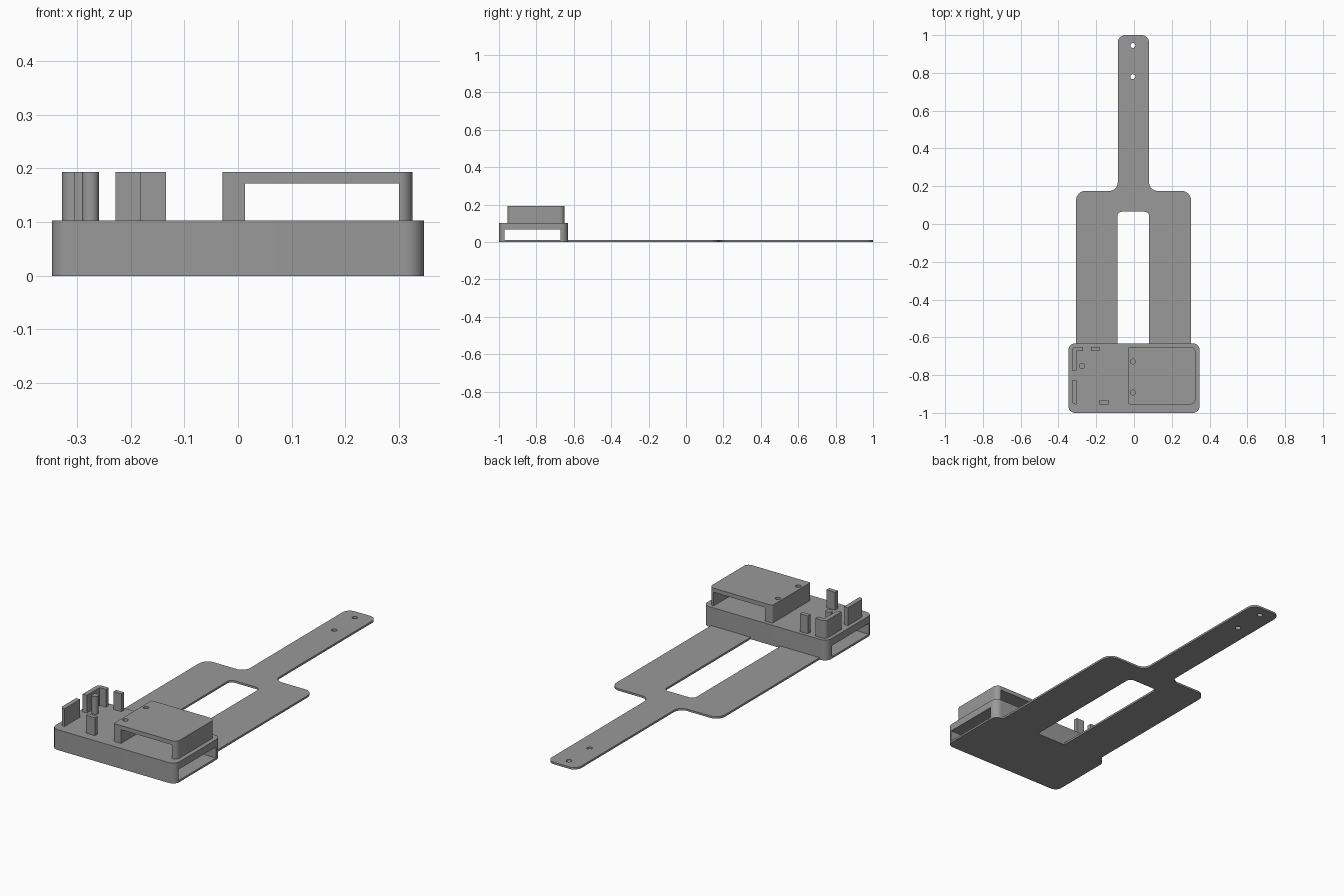
import bpy, bmesh, math
from mathutils import Vector

if "Cube" in bpy.data.objects:
    bpy.data.objects.remove(bpy.data.objects["Cube"])

grey = bpy.data.materials.new("plastic_grey")
grey.diffuse_color = (0.32, 0.32, 0.32, 1)
grey.use_nodes = True
grey.node_tree.nodes["Principled BSDF"].inputs["Base Color"].default_value = grey.diffuse_color


def rounded(points, steps=8):
    """Outline from (x, y, radius) corners, each rounded by its radius."""
    out = []
    n = len(points)
    for i, (x, y, r) in enumerate(points):
        p = Vector((x, y))
        if r <= 0:
            out.append(p)
            continue
        a = (Vector(points[i - 1][:2]) - p).normalized()
        b = (Vector(points[(i + 1) % n][:2]) - p).normalized()
        half = a.angle(b) / 2
        start, end = p + a * r / math.tan(half), p + b * r / math.tan(half)
        c = p + (a + b).normalized() * r / math.sin(half)
        v = start - c
        sweep = v.angle_signed(end - c)
        for k in range(steps + 1):
            t = -sweep * k / steps
            out.append(c + Vector((v.x * math.cos(t) - v.y * math.sin(t),
                                   v.x * math.sin(t) + v.y * math.cos(t))))
    return out


def rect(x0, x1, y0, y1, radii=(0, 0, 0, 0)):
    """Rectangle; radii run front left, front right, back right, back left."""
    corners = [(x0, y0), (x1, y0), (x1, y1), (x0, y1)]
    return rounded([(x, y, r) for (x, y), r in zip(corners, radii)])


def circle(x, y, r, n=24):
    return [Vector((x + r * math.cos(2 * math.pi * i / n),
                    y + r * math.sin(2 * math.pi * i / n))) for i in range(n)]


def prism(name, outline, z0, z1):
    bm = bmesh.new()
    face = bm.faces.new([bm.verts.new((p.x, p.y, z0)) for p in outline])
    ext = bmesh.ops.extrude_face_region(bm, geom=[face])
    top = [g for g in ext["geom"] if isinstance(g, bmesh.types.BMVert)]
    bmesh.ops.translate(bm, verts=top, vec=(0, 0, z1 - z0))
    bmesh.ops.recalc_face_normals(bm, faces=bm.faces)
    me = bpy.data.meshes.new(name)
    bm.to_mesh(me)
    bm.free()
    me.materials.append(grey)
    ob = bpy.data.objects.new(name, me)
    bpy.context.collection.objects.link(ob)
    return ob


def activate(ob):
    bpy.ops.object.select_all(action='DESELECT')
    ob.select_set(True)
    bpy.context.view_layer.objects.active = ob


def cut(ob, outline, z0, z1):
    cutter = prism("cutter", outline, z0, z1)
    cutter.hide_render = True
    mod = ob.modifiers.new("cut", 'BOOLEAN')
    mod.operation, mod.solver, mod.object = 'DIFFERENCE', 'EXACT', cutter
    activate(ob)
    bpy.ops.object.modifier_apply(modifier=mod.name)
    bpy.data.objects.remove(cutter)


BOX_TOP, TOP = 0.103, 0.193
HOLE_X = -0.006

# Flat forked plate with a narrow tongue
fork = prism("forked_plate", rounded([
    (-0.307, -0.635, 0), (-0.088, -0.635, 0),
    (-0.088, 0.065, 0.025), (0.08, 0.065, 0.025),
    (0.08, -0.635, 0), (0.302, -0.635, 0),
    (0.302, 0.175, 0.05), (0.08, 0.175, 0.045),
    (0.08, 1.0, 0.04), (-0.086, 1.0, 0.04),
    (-0.086, 0.175, 0.045), (-0.307, 0.175, 0.05)]), 0, 0.01)
for y in (0.78, 0.945):
    cut(fork, circle(HOLE_X, y, 0.013), -0.05, 0.05)

# Lower box with a sideways tunnel
box = prism("lower_box", rect(-0.347, 0.347, -1.0, -0.632, (0.035,) * 4), 0, BOX_TOP)
cut(box, rect(-0.5, 0.5, -0.97, -0.672), 0.01, 0.066)

# Raised bridge with a front-to-back tunnel and two screw holes
bridge = prism("bridge_cover",
               rect(-0.029, 0.325, -0.955, -0.65, (0.007, 0.025, 0.025, 0.007)),
               BOX_TOP, TOP)
cut(bridge, rect(0.013, 0.30, -1.1, -0.5), 0.05, 0.172)
for y in (-0.728, -0.892):
    cut(bridge, circle(HOLE_X, y, 0.013), 0.05, 0.25)

# Upright posts and walls around the open bay
posts = {
    "corner_wall": rounded([(-0.328, -0.775, 0), (-0.305, -0.775, 0),
                            (-0.305, -0.672, 0), (-0.27, -0.672, 0),
                            (-0.27, -0.65, 0), (-0.328, -0.65, 0.02)]),
    "side_wall": rounded([(-0.328, -0.955, 0.02), (-0.305, -0.955, 0),
                          (-0.305, -0.828, 0), (-0.328, -0.828, 0)]),
    "back_post": rect(-0.228, -0.183, -0.672, -0.65),
    "front_post": rect(-0.183, -0.134, -0.955, -0.932),
    "round_post": circle(-0.275, -0.752, 0.016),
}
for name, outline in posts.items():
    prism(name, outline, BOX_TOP, TOP)

# Smooth the rounded corners, keep edges sharp
for ob in list(bpy.context.collection.objects):
    activate(ob)
    bpy.ops.object.shade_smooth_by_angle(angle=math.radians(30))
